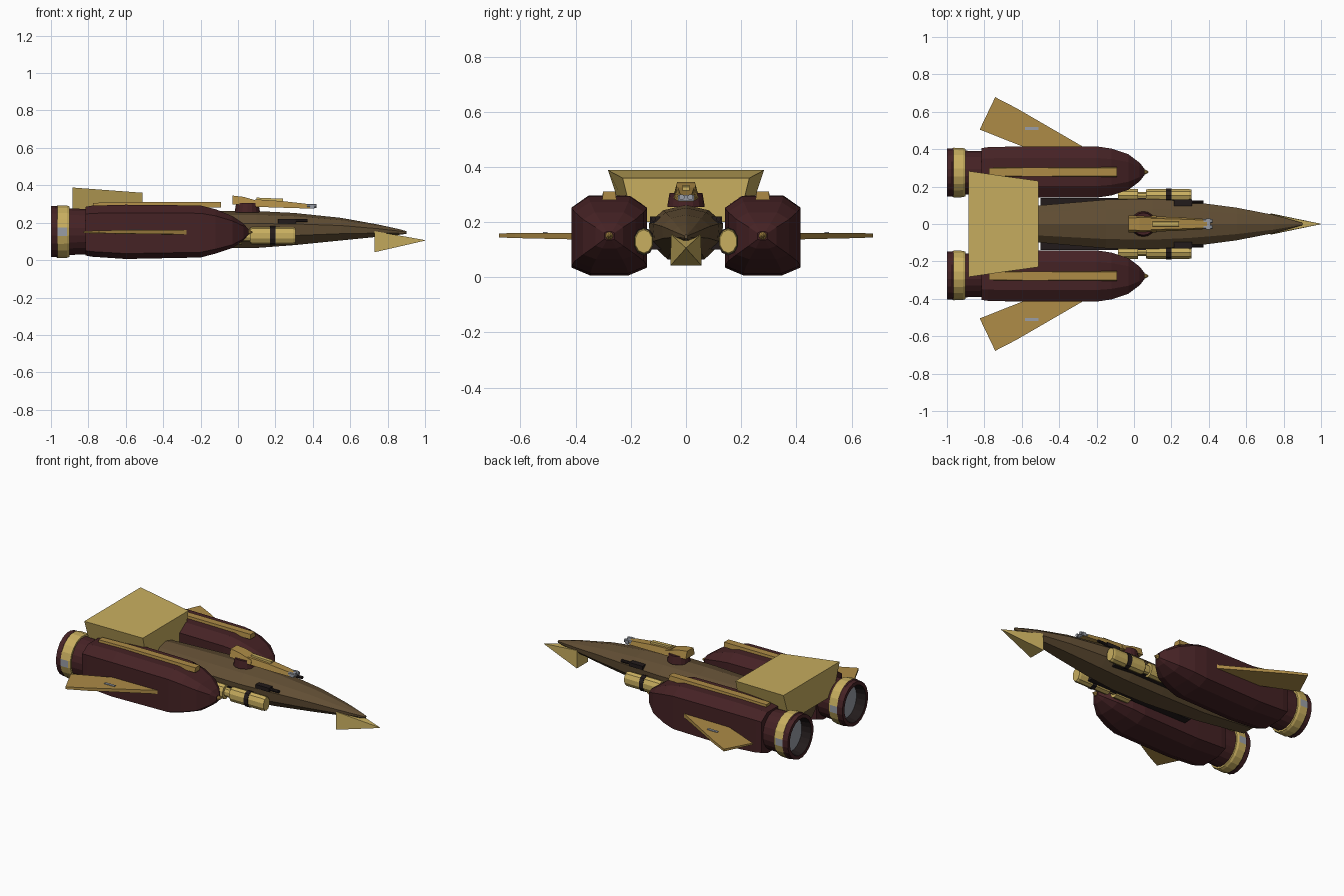
import bpy, bmesh, math
from mathutils import Vector

if "Cube" in bpy.data.objects:
    bpy.data.objects.remove(bpy.data.objects["Cube"])


def mat(name, col):
    m = bpy.data.materials.new(name)
    m.diffuse_color = (*col, 1)
    m.use_nodes = True
    m.node_tree.nodes["Principled BSDF"].inputs["Base Color"].default_value = m.diffuse_color
    return m


MAROON = mat("dark maroon", (0.060, 0.016, 0.018))
BROWN = mat("hull brown", (0.120, 0.076, 0.034))
GOLD = mat("pale gold", (0.58, 0.425, 0.115))
TAN = mat("dark gold", (0.42, 0.26, 0.062))
GREY = mat("metal grey", (0.32, 0.34, 0.38))
BLACK = mat("near black", (0.016, 0.011, 0.011))


def finish(name, bm, mats, rule=None):
    bmesh.ops.recalc_face_normals(bm, faces=bm.faces[:])
    if rule:
        for f in bm.faces:
            f.material_index = rule(f.calc_center_median())
    me = bpy.data.meshes.new(name)
    bm.to_mesh(me)
    bm.free()
    for m in mats:
        me.materials.append(m)
    ob = bpy.data.objects.new(name, me)
    bpy.context.collection.objects.link(ob)
    return ob


def loft(name, rings, mats, rule=None, closed=False):
    """Skin a list of equal-length point rings; cap the ends unless closed."""
    bm = bmesh.new()
    vs = [[bm.verts.new(p) for p in r] for r in rings]
    n = len(vs[0])
    pairs = list(zip(vs, vs[1:])) + ([(vs[-1], vs[0])] if closed else [])
    for a, b in pairs:
        for i in range(n):
            j = (i + 1) % n
            bm.faces.new((a[i], a[j], b[j], b[i]))
    if not closed:
        bm.faces.new(vs[0])
        bm.faces.new(vs[-1])
    return finish(name, bm, mats, rule)


def lathe(name, prof, y, z, mats, n=16, sy=1.0, rule=None):
    """Turn (x, radius) points about an axis parallel to x."""
    rings = [[(x, y + sy * r * math.cos(2 * math.pi * (i + .5) / n),
               z + r * math.sin(2 * math.pi * (i + .5) / n)) for i in range(n)]
             for x, r in prof]
    return loft(name, rings, mats, rule)


def box(name, x0, x1, y0, y1, z0, z1, m):
    rings = [[(x, y0, z0), (x, y1, z0), (x, y1, z1), (x, y0, z1)] for x in (x0, x1)]
    return loft(name, rings, [m])


def wedge(name, secs, m):
    """Symmetric beam; sections are (x, half width bottom, half width top, z0, z1)."""
    return loft(name, [[(x, -b, z0), (x, b, z0), (x, t, z1), (x, -t, z1)]
                       for x, b, t, z0, z1 in secs], [m])


# fuselage: ridged eight-sided section, (x, half width, z bottom, z top)
shape = [(0, 1), (.62, .9), (1, .66), (.95, .3), (.5, 0), (-.5, 0),
         (-.95, .3), (-1, .66), (-.62, .9)]
hull = [(-.86, .08, .12, .24), (-.5, .10, .08, .255), (-.15, .13, .065, .262),
        (.1, .135, .065, .262), (.3, .12, .08, .252), (.55, .087, .105, .226),
        (.75, .048, .125, .19), (.86, .018, .135, .166), (.9, .006, .14, .155)]
loft("fuselage", [[(x, w * a, z0 + (z1 - z0) * b) for a, b in shape]
                  for x, w, z0, z1 in hull], [BROWN])

# nose prow and rear deck block
wedge("nose_prow", [(.73, .057, .054, .042, .155), (1.0, .001, .001, .104, .107)], GOLD)
wedge("rear_deck_block", [(-.885, .22, .283, .20, .388), (-.51, .19, .23, .20, .36)], GOLD)

# top turret
bm = bmesh.new()
bmesh.ops.create_cone(bm, cap_ends=True, segments=16, radius1=.068, radius2=.06, depth=.05)
bmesh.ops.translate(bm, verts=bm.verts, vec=Vector((.05, 0, .28)))
finish("turret_base", bm, [MAROON])
wedge("turret_housing", [(-.03, .045, .032, .298, .345), (.03, .045, .034, .296, .338),
                         (.12, .045, .036, .285, .312)], TAN)
wedge("turret_gun_body", [(.09, .042, .03, .285, .325), (.24, .036, .026, .28, .315),
                          (.40, .026, .02, .275, .297)], TAN)
wedge("turret_top_rail", [(.10, .014, .012, .31, .334), (.24, .014, .012, .30, .328)], GOLD)
for s, side in ((1, "left"), (-1, "right")):
    lathe("turret_muzzle_" + side, [(.37, .011), (.42, .011)], s * .016, .29, [GREY], 8)
box("turret_muzzle_clamp", .385, .41, -.029, .029, .276, .298, GREY)

for s, side in ((1, "left"), (-1, "right")):
    # engine pod: chamfered box section
    oct8 = [(.55, 1), (1, .7), (1, -.8), (.5, -1), (-.5, -1), (-1, -.8), (-1, .7), (-.55, 1)]
    pod = [(-.815, .128, .025, .285), (-.78, .133, .018, .291), (-.6, .137, .006, .296),
           (-.2, .137, .014, .292), (-.12, .125, .035, .272), (-.03, .095, .065, .235),
           (.03, .05, .105, .195), (.055, .018, .135, .165)]
    loft("engine_pod_" + side,
         [[(x, s * .278 + w * a, (z0 + z1) / 2 + (z1 - z0) / 2 * b) for a, b in oct8]
          for x, w, z0, z1 in pod], [MAROON])
    lathe("pod_nose_spike_" + side, [(.04, .016), (.06, .014), (.078, .003)],
          s * .278, .15, [TAN], 8)
    # exhaust: neck, gold band, dark lip and recessed grey disc
    lathe("exhaust_" + side,
          [(-.79, .122), (-.90, .126), (-.901, .136), (-.915, .142), (-.965, .143),
           (-.972, .138), (-1.0, .138), (-1.0, .115), (-.94, .105)],
          s * .275, .152, [MAROON, GOLD, GREY, BLACK], 20, .94,
          lambda c: 2 if abs(c.x + .94) < .001 and abs(c.z - .152) < .01
          else 3 if abs(c.x + .97) < .001 and math.hypot(abs(c.y) - .275, c.z - .152) < .115
          else 1 if -.967 < c.x < -.9 else 0)
    # roof strip
    wedge_y = s * .278
    loft("pod_roof_strip_" + side,
         [[(x, wedge_y - w, .28), (x, wedge_y + w, .28), (x, wedge_y + w * .85, z),
           (x, wedge_y - w * .85, z)]
          for x, w, z in ((-.775, .024, .306), (-.58, .027, .31), (-.09, .026, .31))], [TAN])
    # swept wing: thin slab, thinner at the tip
    plan = [(-.25, .40, .012), (-.63, .62, .011), (-.742, .678, .010),
            (-.825, .505, .005), (-.56, .40, .010)]
    loft("wing_" + side, [[(x, s * y, .149 + k * (t if k > 0 else t * (1 - max(0, y - .5) * 3)))
                           for x, y, t in plan] for k in (1, -1)], [TAN])
    box("wing_plate_" + side, -.582, -.51, s * .51 - .008, s * .51 + .008, .157, .164, GREY)
    # side tanks with band and mounts
    lathe("front_tank_" + side, [(.065, .042), (.075, .047), (.295, .047), (.308, .042)],
          s * .153, .13, [GOLD], 10, .75)
    lathe("tank_band_" + side, [(.172, .051), (.2, .051)], s * .153, .13, [BLACK], 10, .75)
    lathe("rear_tank_" + side, [(-.085, .046), (.022, .046)], s * .153, .13, [GOLD], 10, .75)
    lathe("tank_joint_" + side, [(.0, .03), (.08, .03)], s * .15, .13, [GOLD], 10, .75)
    y0, y1 = sorted((s * .09, s * .14))
    box("tank_mount_" + side, -.5, .24, y0, y1, .10, .16, BLACK)
    # cheek gun
    y0, y1 = sorted((s * .095, s * .13))
    box("cheek_gun_" + side, .215, .31, y0, y1, .197, .221, BLACK)
    lathe("cheek_gun_barrel_" + side, [(.3, .009), (.372, .009)], s * .118, .211, [BLACK], 8)
